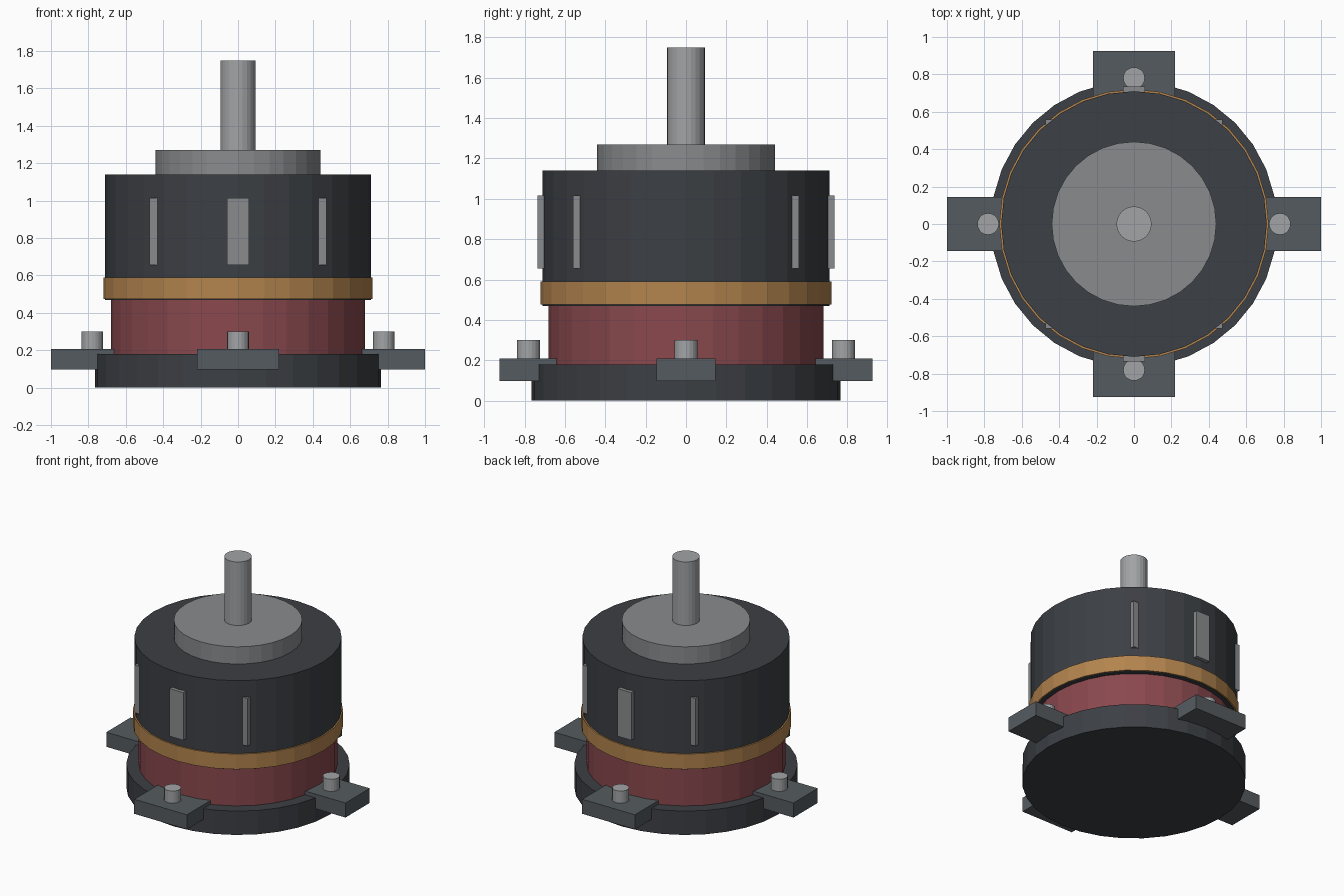
import bpy

if "Cube" in bpy.data.objects:
    bpy.data.objects.remove(bpy.data.objects["Cube"])


def material(name, r, g, b):
    m = bpy.data.materials.new(name)
    m.diffuse_color = (r, g, b, 1)
    m.use_nodes = True
    m.node_tree.nodes["Principled BSDF"].inputs["Base Color"].default_value = m.diffuse_color
    return m


DARK = material("dark_metal", 0.045, 0.05, 0.058)
TAB = material("tab_metal", 0.09, 0.105, 0.115)
STEEL = material("steel", 0.25, 0.26, 0.27)
LIGHT = material("light_steel", 0.36, 0.37, 0.38)
RED = material("red_coil", 0.25, 0.065, 0.075)
COPPER = material("copper", 0.45, 0.23, 0.075)


def finish(name, mat):
    ob = bpy.context.object
    ob.name = name
    ob.data.materials.append(mat)
    return ob


def drum(name, r, z0, z1, mat, sides=32, x=0, y=0):
    bpy.ops.mesh.primitive_cylinder_add(vertices=sides, radius=r, depth=z1 - z0,
                                        location=(x, y, (z0 + z1) / 2))
    return finish(name, mat)


def block(name, centre, size, mat):
    bpy.ops.mesh.primitive_cube_add(size=1, location=centre)
    ob = finish(name, mat)
    ob.scale = size
    bpy.ops.object.transform_apply(location=False, rotation=False, scale=True)
    return ob


# Stacked round body, bottom to top
drum("base_plate", 0.765, 0, 0.18, DARK)
drum("coil_section", 0.68, 0.16, 0.48, RED)
drum("rotor_housing", 0.71, 0.47, 1.14, DARK)
drum("copper_band", 0.72, 0.475, 0.59, COPPER)
drum("top_cap", 0.44, 1.13, 1.27, STEEL)
drum("shaft", 0.094, 1.25, 1.75, LIGHT, 24)

# Mounting tabs with bolts on the four sides
for side, dx, dy in (("right", 1, 0), ("left", -1, 0), ("back", 0, 1), ("front", 0, -1)):
    x, y = 0.78 * dx, 0.78 * dy
    block(f"{side}_mounting_tab", (x, y, 0.153), (0.44, 0.29, 0.11), TAB)
    drum(f"{side}_bolt", 0.058, 0.19, 0.3, LIGHT, 20, x, y)

# Ribs on the housing: one front and back, four diagonal
for sy, end in ((1, "back"), (-1, "front")):
    block(f"{end}_rib", (0, sy * 0.697, 0.835), (0.115, 0.076, 0.36), STEEL)
    for sx, side in ((1, "right"), (-1, "left")):
        block(f"{end}_{side}_rib", (sx * 0.4155, sy * 0.522, 0.835),
              (0.115, 0.076, 0.36), STEEL)
